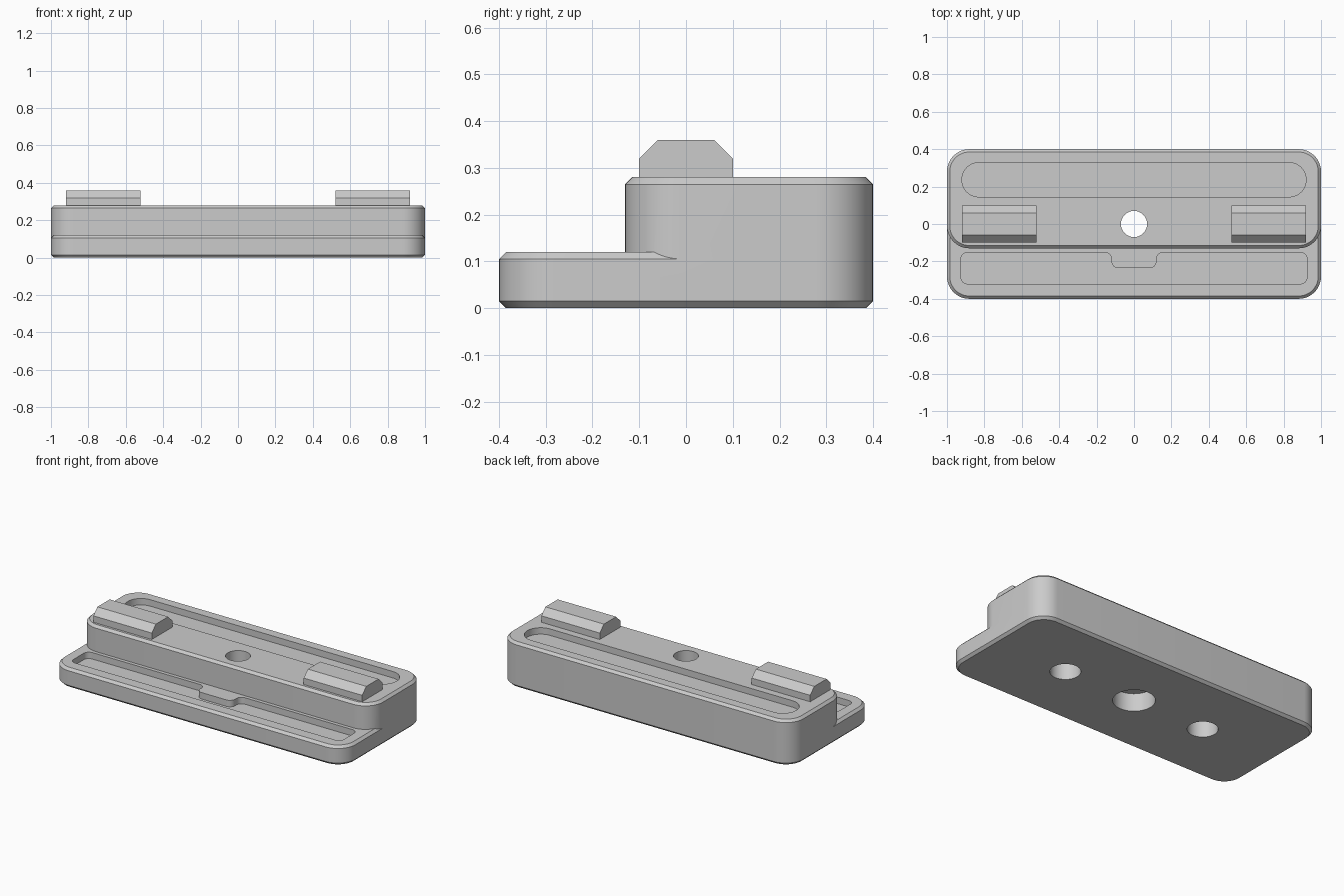
import bpy
import bmesh
from math import sin, cos, pi
from mathutils import Vector

if "Cube" in bpy.data.objects:
    bpy.data.objects.remove(bpy.data.objects["Cube"])

grey = bpy.data.materials.new("plain_grey")
grey.use_nodes = True
grey.diffuse_color = (0.6, 0.6, 0.6, 1)
grey.node_tree.nodes["Principled BSDF"].inputs["Base Color"].default_value = (0.6, 0.6, 0.6, 1)


def rounded(corners, radius, steps=12):
    """Outline of a right-angled polygon with every corner rounded."""
    out = []
    pts = [Vector(c) for c in corners]
    for i, p in enumerate(pts):
        u = (pts[i - 1] - p).normalized()
        v = (pts[(i + 1) % len(pts)] - p).normalized()
        centre = p + (u + v) * radius
        for k in range(steps + 1):
            t = k / steps * pi / 2
            out.append(centre - v * radius * cos(t) - u * radius * sin(t))
    return out


def rect(x, y0, y1, radius, inset=0.0):
    x, y0, y1 = x - inset, y0 + inset, y1 - inset
    return rounded([(-x, y0), (x, y0), (x, y1), (-x, y1)], radius - inset)


def circle(x, y, r, n=48):
    return [Vector((x + r * cos(2 * pi * k / n), y + r * sin(2 * pi * k / n))) for k in range(n)]


def loft(name, rings):
    """Closed solid through a stack of (outline, height) rings."""
    bm = bmesh.new()
    loops = [[bm.verts.new((p.x, p.y, z)) for p in ring] for ring, z in rings]
    bm.faces.new(loops[0][::-1])
    bm.faces.new(loops[-1])
    for a, b in zip(loops, loops[1:]):
        for i in range(len(a)):
            j = (i + 1) % len(a)
            bm.faces.new((a[i], a[j], b[j], b[i]))
    return finish(name, bm)


def finish(name, bm):
    bmesh.ops.recalc_face_normals(bm, faces=bm.faces)
    mesh = bpy.data.meshes.new(name)
    bm.to_mesh(mesh)
    bm.free()
    mesh.materials.append(grey)
    obj = bpy.data.objects.new(name, mesh)
    bpy.context.collection.objects.link(obj)
    return obj


def slab(name, y0, y1, top, radius=0.12, c=0.015):
    """Rounded block with chamfered top and bottom edges."""
    full, small = rect(1, y0, y1, radius), rect(1, y0, y1, radius, c)
    return loft(name, [(small, 0), (full, c), (full, top - c), (small, top)])


def combine(target, tool, operation):
    mod = target.modifiers.new(tool.name, "BOOLEAN")
    mod.operation, mod.solver, mod.object = operation, "EXACT", tool
    bpy.context.view_layer.objects.active = target
    bpy.ops.object.modifier_apply(modifier=mod.name)
    bpy.data.objects.remove(tool)


# Stepped body: low front ledge joined to the tall rear block
body = slab("stepped_body", -0.4, 0.4, 0.12)
combine(body, slab("rear_block", -0.13, 0.4, 0.28), "UNION")

# Rear tray slot and front tray with a central finger tab
slot = rect(0.92, 0.145, 0.328, 0.09)
tray = rounded([(-0.925, -0.32), (0.925, -0.32), (0.925, -0.152), (0.12, -0.152),
                (0.12, -0.235), (-0.12, -0.235), (-0.12, -0.152), (-0.925, -0.152)], 0.035)
cuts = [("rear_slot", slot, 0.24, 0.4), ("front_tray", tray, 0.08, 0.2)]

# Through hole, its wider counterbore and two blind holes underneath
cuts += [("through_hole", circle(0, 0, 0.07), -0.1, 0.4),
         ("counterbore", circle(0, 0, 0.117), -0.1, 0.11)]
cuts += [("blind_hole", circle(x, 0, 0.085), -0.1, 0.11) for x in (-0.49, 0.49)]
for name, outline, low, high in cuts:
    combine(body, loft(name, [(outline, low), (outline, high)]), "DIFFERENCE")

# Smooth the rounded walls, keep the edges crisp
bpy.ops.object.select_all(action="DESELECT")
body.select_set(True)
bpy.context.view_layer.objects.active = body
bpy.ops.object.shade_smooth_by_angle(angle=pi / 6)

# Chamfered rails on top of the block
profile = [(-0.1, 0.28), (0.1, 0.28), (0.1, 0.32), (0.06, 0.36), (-0.06, 0.36), (-0.1, 0.32)]
for name, x in (("right_rail", -0.92), ("left_rail", 0.52)):
    bm = bmesh.new()
    face = bm.faces.new([bm.verts.new((x, y, z)) for y, z in profile])
    new = bmesh.ops.extrude_face_region(bm, geom=[face])["geom"]
    bmesh.ops.translate(bm, vec=(0.4, 0, 0), verts=[g for g in new if isinstance(g, bmesh.types.BMVert)])
    # Restore the starting cap if the extrusion consumed it
    if face.is_valid is False or len(bm.faces) < len(profile) + 2:
        bmesh.ops.holes_fill(bm, edges=[e for e in bm.edges if e.is_boundary])
    finish(name, bm)
